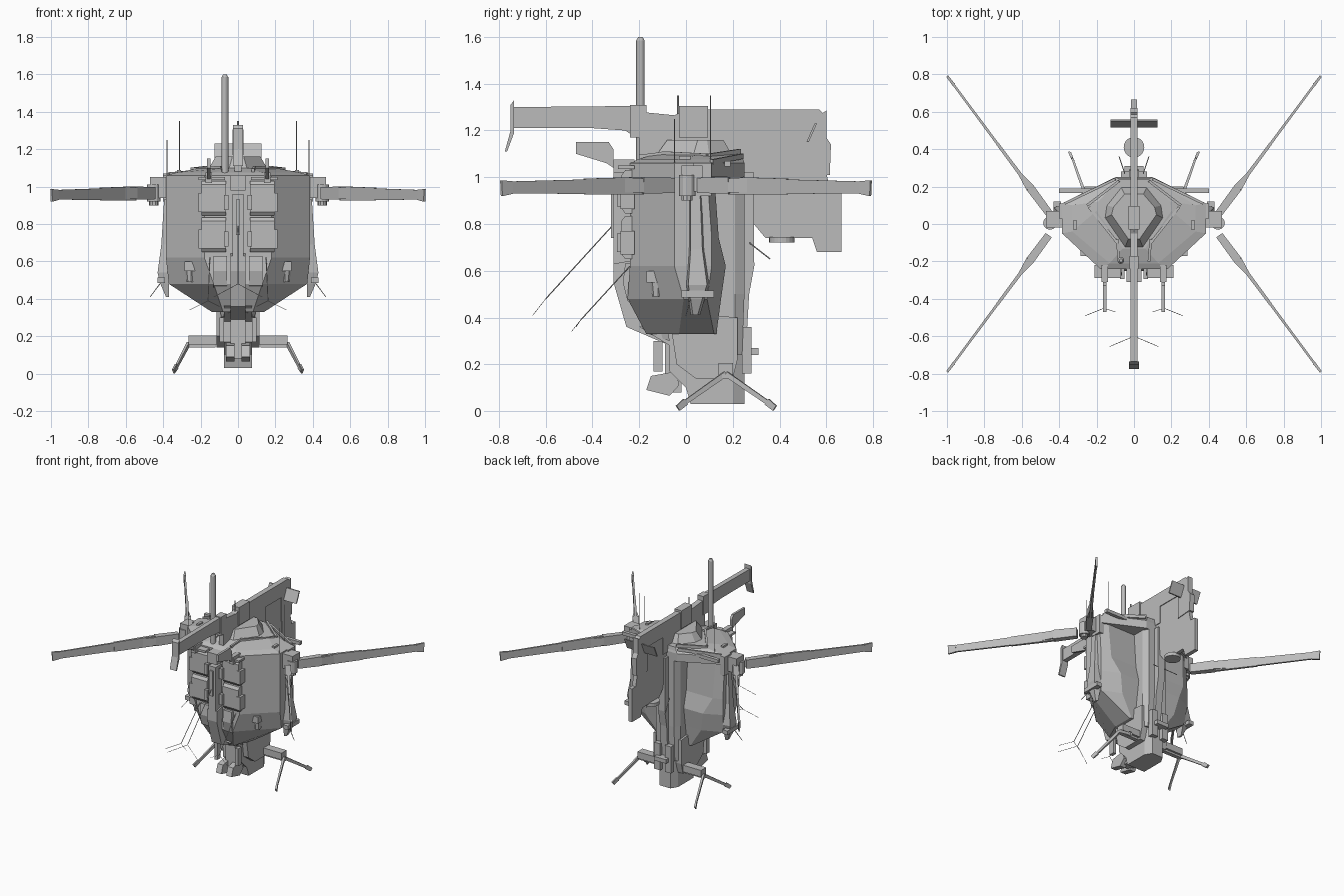
import bpy, bmesh, math
from mathutils import Vector

hull_grey = bpy.data.materials.new("hull_grey")
hull_grey.diffuse_color = (0.5, 0.5, 0.5, 1)


def finish(name, bm, mirror=""):
    bmesh.ops.recalc_face_normals(bm, faces=bm.faces[:])
    me = bpy.data.meshes.new(name)
    bm.to_mesh(me)
    bm.free()
    me.materials.append(hull_grey)
    ob = bpy.data.objects.new(name, me)
    bpy.context.collection.objects.link(ob)
    if mirror:
        m = ob.modifiers.new("Mirror", "MIRROR")
        m.use_axis = ("x" in mirror, "y" in mirror, False)
        m.use_clip = False
        m.use_mirror_merge = False
    return ob


def loft(name, rings, mirror=""):
    """Skin equal-length rings of points and cap both ends."""
    bm = bmesh.new()
    vs = [[bm.verts.new(p) for p in r] for r in rings]
    n = len(rings[0])
    for a, b in zip(vs, vs[1:]):
        for i in range(n):
            j = (i + 1) % n
            bm.faces.new((a[i], a[j], b[j], b[i]))
    bm.faces.new(vs[0])
    bm.faces.new(vs[-1])
    return finish(name, bm, mirror)


def side(name, pts, x0, x1, mirror=""):
    """Extrude a (y, z) profile from x0 to x1."""
    return loft(name, [[(x, y, z) for y, z in pts] for x in (x0, x1)], mirror)


def box(name, x0, x1, y0, y1, z0, z1, mirror=""):
    return side(name, [(y0, z0), (y1, z0), (y1, z1), (y0, z1)], x0, x1, mirror)


def beam(name, p, q, s0, s1, mirror=""):
    """Rectangular bar from p to q, (width, height) at each end."""
    p, q = Vector(p), Vector(q)
    d = (q - p).normalized()
    u = d.cross(Vector((0, 0, 1))).normalized()
    v = u.cross(d)
    rings = [[c + u * w * a + v * h * b for a, b in ((-.5, -.5), (.5, -.5), (.5, .5), (-.5, .5))]
             for c, (w, h) in ((p, s0), (q, s1))]
    return loft(name, rings, mirror)


def rod(name, p, q, r, n=6, mirror="", r2=None):
    p, q = Vector(p), Vector(q)
    rot = (q - p).to_track_quat('Z', 'Y')
    rings = [[c + rot @ Vector((rr * math.cos(2 * math.pi * i / n), rr * math.sin(2 * math.pi * i / n), 0))
              for i in range(n)] for c, rr in ((p, r), (q, r2 or r))]
    return loft(name, rings, mirror)


def section(z, half):
    return [(x, y, z) for x, y in half] + [(-x, y, z) for x, y in reversed(half)]


# Faceted main hull, bulging low at the back, with a full-width roof plate
loft("main_hull", [
    section(0.33, [(.08, -.17), (.14, -.03), (.14, .12), (.13, .13), (.08, .13)]),
    section(0.48, [(.13, -.25), (.37, -.01), (.37, .09), (.23, .15), (.08, .15)]),
    section(0.62, [(.18, -.24), (.385, -.05), (.385, .11), (.26, .17), (.08, .17)]),
    section(0.74, [(.18, -.24), (.385, -.05), (.385, .11), (.32, .14), (.08, .14)]),
    section(1.02, [(.18, -.24), (.385, -.05), (.385, .09), (.33, .12), (.08, .12)])])
loft("roof", [
    section(1.00, [(.18, -.24), (.385, -.05), (.385, .11), (.10, .25)]),
    section(1.06, [(.18, -.24), (.385, -.05), (.385, .11), (.10, .25)]),
    section(1.075, [(.13, -.21), (.33, -.04), (.33, .10), (.09, .245)]),
    section(1.10, [(.06, -.13), (.20, .07), (.19, .12), (.08, .24)])])
loft("roof_cap", [section(1.09, [(.05, -.13), (.16, .03), (.15, .10), (.07, .2)]),
                  section(1.16, [(.03, -.08), (.12, .05), (.11, .09), (.05, .16)])])
# Back column with bevelled corners and a thin spine
loft("back_column", [section(z, [(.10, .08), (.10, .21), (.075, y), (.03, y)])
                     for z, y in ((.24, .24), (.5, .25), (1.02, .25))])
side("back_spine", [(.2, .24), (.2, 1.02), (.29, 1.02), (.292, .62), (.27, .5), (.255, .24)], -.028, .028)
# Rails on the roof
for nm, a, b in (("rear_roof_rail", (.37, .11, 1.065), (.10, .24, 1.09)),
                 ("inner_roof_rail", (.25, .10, 1.09), (.08, .23, 1.11)),
                 ("front_roof_rail", (.24, .09, 1.09), (.09, -.10, 1.10)),
                 ("front_edge_rail", (.09, -.08, 1.10), (.08, -.20, 1.085))):
    beam(nm, a, b, (.014, .022), (.014, .022), "x")
box("shoulder_bar", .18, .40, .165, .19, 1.045, 1.07, "x")
box("shoulder_box", .305, .325, -.03, .02, 1.05, 1.09, "x")

# Front armour panels and details
for i, z in enumerate((.65, .845)):
    side(f"front_panel_{i}", [(-.23, z), (-.26, z), (-.275, z + .02), (-.275, z + .165),
                              (-.26, z + .185), (-.23, z + .185)], .065, .195, "x")
    box(f"panel_clamp_{i}", .185, .212, -.28, -.22, z + .02, z + .12, "x")
    box(f"panel_bracket_{i}", .05, .075, -.295, -.22, z + .03, z + .11, "x")
box("front_top_ledge", .07, .21, -.29, -.22, 1.035, 1.05, "x")
side("front_fin", [(-.47, 1.10), (-.47, 1.15), (-.33, 1.15), (-.31, 1.12), (-.31, 1.04), (-.34, 1.06)],
     .148, .165, "x")
box("front_fin_mount", .14, .175, -.31, -.22, 1.02, 1.075, "x")
box("front_spine", -.03, .03, -.31, -.2, .60, .96)
box("spine_rib", -.012, .012, -.32, -.27, .74, .93)
side("chin_brow", [(-.2, .63), (-.26, .63), (-.27, .55), (-.25, .47), (-.2, .45)], .06, .13, "x")
side("chin_keel", [(-.2, .65), (-.31, .63), (-.31, .55), (-.255, .36), (-.07, .28), (0, .3), (0, .6)],
     -.04, .04)
loft("chin_wedge", [[(-.12, -.1, .5), (0, -.29, .5), (.12, -.1, .5)],
                    [(-.09, -.07, .30), (0, -.25, .36), (.09, -.07, .30)]])
# Lower column and foot cluster
side("lower_column", [(-.20, .36), (-.07, .28), (-.07, .17), (0, .10), (.02, .03), (.20, .03),
                      (.20, .4), (0, .45)], -.075, .075)
loft("column_back", [section(z, [(.075, .19), (.075, .20), (.045, .25), (.02, .25)]) for z in (.03, .3)])
side("column_cheek", [(-.06, .33), (-.04, .2), (.04, .14), (.2, .14), (.22, .22), (.22, .4), (0, .42)],
     .07, .115, "x")
side("nose_claw", [(-.17, .09), (-.15, .15), (-.04, .17), (-.03, .11), (-.07, .065)], .02, .065, "x")
box("nose_strut", .075, .10, -.14, -.10, .17, .30, "x")
box("nose_plate", -.04, .04, -.09, -.02, .08, .30)
box("rear_foot_block", .02, .07, .24, .28, .16, .36, "x")
box("rear_foot_bump", -.05, .05, .25, .31, .24, .27)

# Landing legs
box("leg_arm", .09, .265, .14, .20, .155, .205, "x")
box("leg_pad", .12, .28, .155, .185, .14, .158, "x")
for nm, y in (("front", -.035), ("rear", .38)):
    beam(nm + "_leg", (.265, .17, .16), (.34, y, .015), (.016, .022), (.010, .018), "x")
    beam(nm + "_foot", (.328, y + (.17 - y) * .16, .04), (.345, y, .012), (.012, .03), (.010, .026), "x")

# Side pods, guns and hubs
loft("side_pod", [[(.37, y0, z), (xo, y0 + .01, z), (xo, y1 - .01, z), (.37, y1, z)]
                  for z, xo, y0, y1 in ((.41, .385, .02, .06), (.48, .415, .01, .08), (.54, .43, 0, .1),
                                        (.69, .41, .01, .08), (.93, .395, .01, .07))], "x")
box("side_gun_mount", .20, .285, -.17, -.06, .55, .60, "x")
rod("side_gun", (.25, -.12, .56), (.25, -.12, .49), .035, 8, "x", .025)
box("side_nozzle", .39, .43, -.02, .12, .485, .515, "x")
beam("side_spike", (.41, .02, .49), (.47, .0, .41), (.004, .004), (.003, .003), "x")
box("hub_arm", .35, .47, -.02, .07, .94, 1.05, "x")
box("hub_back_arm", .36, .40, .03, .11, .92, 1.06, "x")
rod("hub_drum", (.45, .005, .92), (.45, .005, 1.01), .036, 12, "x")
rod("hub_cap", (.45, .005, .90), (.45, .005, .93), .025, 10, "x")

# Four rotor blades, one quadrant mirrored both ways
def on_blade(t, z):
    return (.445 + .553 * t, .045 + .745 * t, z)

for nm, t0, t1, za, zb, sa, sb in (
        ("blade_root", .02, .2, .965, .965, (.04, .065), (.045, .07)),
        ("blade_neck", .2, .3, .965, .964, (.045, .06), (.018, .06)),
        ("blade_inner", .19, .52, .964, .96, (.020, .075), (.016, .068)),
        ("blade_outer", .5, .95, .96, .956, (.014, .062), (.012, .052)),
        ("blade_tip", .94, 1, .956, .953, (.016, .054), (.012, .068))):
    beam(nm, on_blade(t0, za), on_blade(t1, zb), sa, sb, "xy")

# Long boom along the top with its hooked front end
side("front_boom", [(-.74, 1.21), (-.74, 1.30), (-.2, 1.305), (-.17, 1.29), (-.17, 1.18), (-.23, 1.18),
                    (-.26, 1.20), (-.4, 1.21)], -.018, .018)
side("boom_hook", [(-.735, 1.33), (-.75, 1.31), (-.75, 1.2), (-.775, 1.11), (-.765, 1.11), (-.735, 1.19)],
     -.027, .027)
side("boom_base", [(-.2, 1.08), (-.2, 1.28), (-.05, 1.265), (.0, 1.29), (.12, 1.29), (.3, 1.27),
                   (.3, 1.05), (.2, 1.05)], -.02, .02)
box("boom_collar", -.03, .03, -.03, .095, 1.17, 1.305)
box("boom_saddle", -.04, .04, -.31, -.2, .98, 1.06)
box("boom_front_rib", -.025, .025, -.24, -.17, 1.17, 1.31)
# Tail fin, cross plate and hanging disc
side("tail_fin", [(.1, 1.29), (.57, 1.29), (.585, 1.275), (.6, 1.285), (.6, 1.17), (.62, 1.14), (.615, 1.01),
                  (.49, 1.0), (.49, 1.18), (.1, 1.18)], -.02, .02)
side("tail_web", [(.2, 1.2), (.5, 1.2), (.56, 1.0), (.56, .74), (.34, .74), (.29, .8), (.2, .85)], -.014, .014)
side("tail_rudder", [(.5, 1.02), (.6, 1.02), (.62, .93), (.665, .93), (.665, .68), (.56, .68), (.54, .74),
                     (.5, .74)], -.015, .015)
side("tail_cross_plate", [(.515, 1.15), (.55, 1.23), (.56, 1.23), (.525, 1.15)], -.125, .125)
rod("tail_disc", (0, .41, .72), (0, .41, .745), .055, 20)

# Tall mast
rod("mast", (-.07, -.195, 1.0), (-.07, -.195, 1.585), .018, 12)
rod("mast_tip", (-.07, -.195, 1.585), (-.07, -.195, 1.6), .018, 12, "", .009)

# Whip antennas and forward probes
rod("outer_whip", (.38, -.05, 1.03), (.38, -.05, 1.25), .0025, 5, "x")
rod("inner_whip", (.313, .105, 1.05), (.313, .105, 1.35), .002, 5, "x")
rod("roof_pin", (0, -.035, 1.2), (0, -.035, 1.35), .005, 6)
rod("centre_probe", (0, -.29, .82), (0, -.60, .48), .0025, 5)
rod("centre_probe_fork", (0, -.60, .48), (.13, -.655, .41), .0015, 4, "x")
rod("lower_probe", (.15, -.24, .62), (.16, -.45, .39), .0025, 5, "x")
rod("lower_probe_fork_out", (.16, -.45, .39), (.26, -.49, .34), .0015, 4, "x")
rod("lower_probe_fork_in", (.16, -.45, .39), (.1, -.47, .36), .0015, 4, "x")
rod("rear_spike", (.05, .27, .72), (.08, .36, .65), .003, 5, "x")
